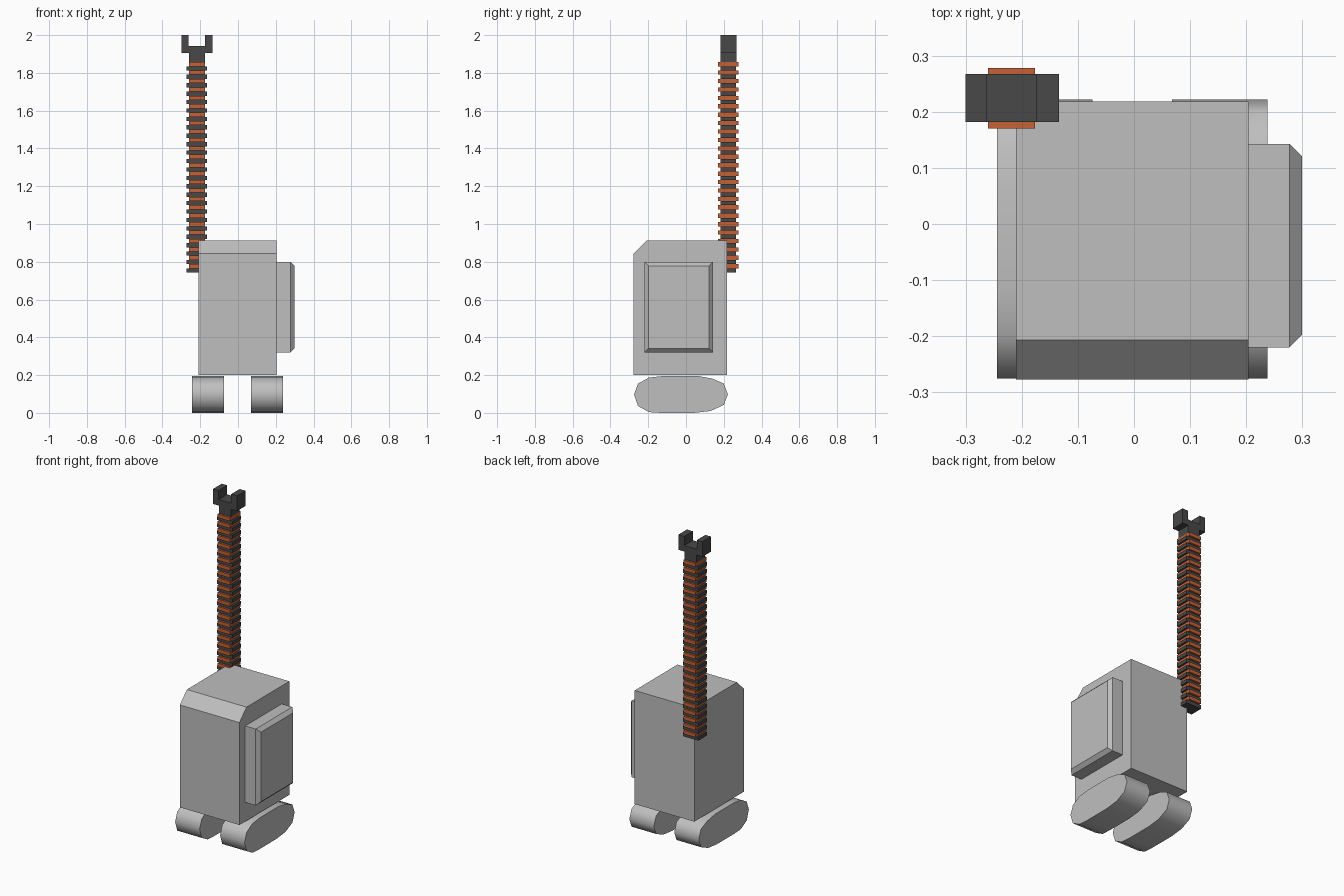
import bpy, bmesh

if "Cube" in bpy.data.objects:
    bpy.data.objects.remove(bpy.data.objects["Cube"])


def material(name, rgb):
    m = bpy.data.materials.new(name)
    m.diffuse_color = (*rgb, 1.0)
    m.use_nodes = True
    m.node_tree.nodes["Principled BSDF"].inputs["Base Color"].default_value = m.diffuse_color
    return m


GREY = material("light grey", (0.52, 0.52, 0.52))
DARK = material("dark grey", (0.065, 0.065, 0.065))
ORANGE = material("burnt orange", (0.55, 0.12, 0.035))


def finish(name, bm, mats):
    bmesh.ops.recalc_face_normals(bm, faces=bm.faces)
    me = bpy.data.meshes.new(name)
    bm.to_mesh(me)
    bm.free()
    for m in mats:
        me.materials.append(m)
    ob = bpy.data.objects.new(name, me)
    bpy.context.collection.objects.link(ob)
    return ob


def add_prism(bm, profile, lo, hi, axis):
    """Extrude a 2D profile from lo to hi along x (profile y,z) or y (profile x,z)."""
    def point(p, d):
        return (d, p[0], p[1]) if axis == "x" else (p[0], d, p[1])
    a = [bm.verts.new(point(p, lo)) for p in profile]
    b = [bm.verts.new(point(p, hi)) for p in profile]
    bm.faces.new(a)
    bm.faces.new(b[::-1])
    n = len(a)
    for i in range(n):
        bm.faces.new((a[i], b[i], b[(i + 1) % n], a[(i + 1) % n]))


def add_box(bm, x, y, z, index=0):
    before = set(bm.faces)
    add_prism(bm, [(x[0], z[0]), (x[1], z[0]), (x[1], z[1]), (x[0], z[1])], *y, "y")
    for f in set(bm.faces) - before:
        f.material_index = index


# Main body with a chamfered front top edge
bm = bmesh.new()
add_prism(bm, [(-0.277, 0.20), (0.218, 0.20), (0.218, 0.913),
               (-0.207, 0.913), (-0.277, 0.843)], -0.21, 0.204, "x")
finish("body", bm, [GREY])

# Side panel with a bevelled outer rim
bm = bmesh.new()
add_box(bm, (0.20, 0.299), (-0.22, 0.143), (0.32, 0.80))
rim = [e for e in bm.edges if all(v.co.x > 0.25 for v in e.verts)]
bmesh.ops.bevel(bm, geom=rim, offset=0.022, segments=1, affect="EDGES")
finish("side_panel", bm, [GREY])

# Rounded feet
FOOT = [(-0.196, 0.004), (-0.13, 0.0), (0.04, 0.0), (0.13, 0.01), (0.20, 0.042),
        (0.222, 0.098), (0.20, 0.155), (0.137, 0.182), (0.06, 0.196),
        (-0.115, 0.196), (-0.196, 0.187), (-0.254, 0.155), (-0.275, 0.098),
        (-0.254, 0.036)]
for name, lo, hi in (("left_foot", -0.244, -0.074), ("right_foot", 0.068, 0.238)):
    bm = bmesh.new()
    add_prism(bm, FOOT, lo, hi, "x")
    ob = finish(name, bm, [GREY])
    for f in ob.data.polygons:
        f.use_smooth = len(f.vertices) == 4
    # keep the flat foot sides crisp
    for e in ob.data.edges:
        a, b = (ob.data.vertices[i].co.x for i in e.vertices)
        e.use_edge_sharp = abs(a - b) < 1e-6

# Ribbed arm: alternating dark and orange plates
bm = bmesh.new()
BOTTOM, TOP, PAIRS = 0.743, 1.857, 25
step = (TOP - BOTTOM) / (PAIRS * 2)
for i in range(PAIRS * 2):
    z = (BOTTOM + i * step, BOTTOM + (i + 1) * step)
    if i % 2 == 0:
        add_box(bm, (-0.272, -0.165), (0.182, 0.266), z, 0)
    else:
        add_box(bm, (-0.260, -0.176), (0.170, 0.278), z, 1)
finish("ribbed_arm", bm, [DARK, ORANGE])

# Forked claw on top of the arm
bm = bmesh.new()
add_prism(bm, [(-0.260, 1.857), (-0.176, 1.857), (-0.176, 1.905), (-0.134, 1.905),
               (-0.134, 2.0), (-0.175, 2.0), (-0.175, 1.943), (-0.262, 1.943),
               (-0.262, 2.0), (-0.300, 2.0), (-0.300, 1.905), (-0.260, 1.905)],
          0.182, 0.267, "y")
finish("claw", bm, [DARK])
